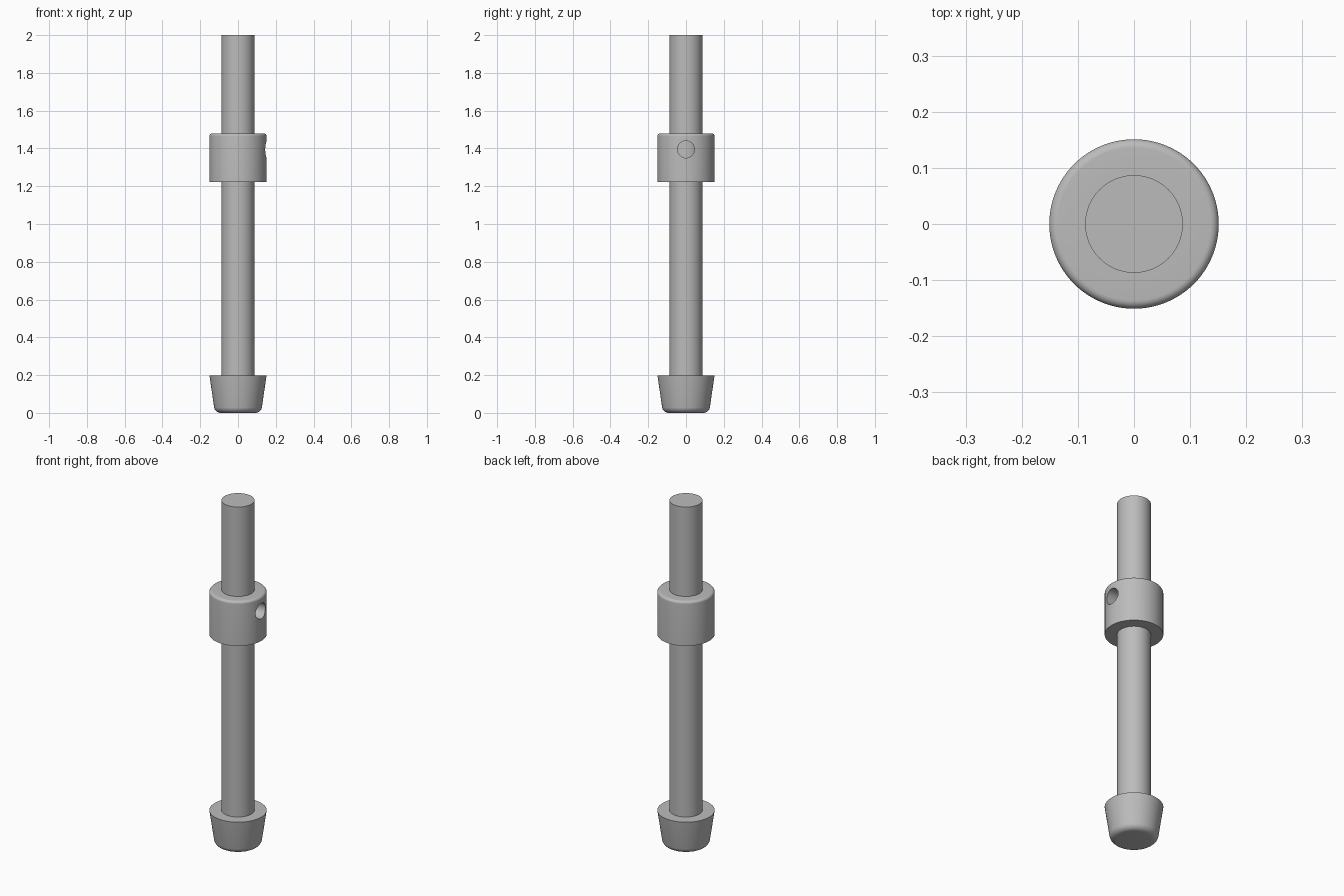
import bpy, bmesh, math

SEGMENTS = 96

cube = bpy.data.objects.get("Cube")
if cube:
    bpy.data.objects.remove(cube, do_unlink=True)

steel = bpy.data.materials.new("grey steel")
steel.use_nodes = True
grey = (0.5, 0.5, 0.5, 1)
steel.diffuse_color = grey
steel.node_tree.nodes["Principled BSDF"].inputs["Base Color"].default_value = grey


def activate(obj):
    bpy.ops.object.select_all(action="DESELECT")
    obj.select_set(True)
    bpy.context.view_layer.objects.active = obj


def smooth(obj):
    activate(obj)
    bpy.ops.object.shade_smooth_by_angle(angle=math.radians(35))


def lathe(name, profile, closed=False):
    """Spin a radius/height profile around the z axis."""
    bm = bmesh.new()
    points = [bm.verts.new((r, 0, z)) for r, z in profile]
    pairs = list(zip(points, points[1:]))
    if closed:
        pairs.append((points[-1], points[0]))
    edges = [bm.edges.new(pair) for pair in pairs]
    bmesh.ops.spin(bm, geom=points + edges, cent=(0, 0, 0), axis=(0, 0, 1),
                   angle=math.tau, steps=SEGMENTS, use_merge=True)
    bmesh.ops.remove_doubles(bm, verts=bm.verts, dist=0.00001)
    bmesh.ops.recalc_face_normals(bm, faces=bm.faces)
    mesh = bpy.data.meshes.new(name)
    bm.to_mesh(mesh)
    bm.free()
    mesh.materials.append(steel)
    obj = bpy.data.objects.new(name, mesh)
    bpy.context.collection.objects.link(obj)
    return obj


def fillet(r, z, radius, start, end, steps=8):
    """Arc points about a centre, angles in degrees."""
    angles = [math.radians(start + (end - start) * i / steps) for i in range(steps + 1)]
    return [(r + radius * math.cos(a), z + radius * math.sin(a)) for a in angles]


# Long straight rod
smooth(lathe("rod", [(0, 0.1), (0.087, 0.1), (0.087, 2), (0, 2)]))

# Tapered foot with a rounded lower edge
foot = [(0, 0)] + fillet(0.092, 0.035, 0.035, -90, -10) + [(0.151, 0.197), (0, 0.197)]
smooth(lathe("tapered_foot", foot))

# Collar around the rod, rounded at the top
collar = lathe("collar", [(0.0865, 1.222), (0.151, 1.222)]
               + fillet(0.136, 1.465, 0.015, 0, 90) + [(0.0865, 1.48)], closed=True)

# Set screw hole through the left wall of the collar
bpy.ops.mesh.primitive_cylinder_add(vertices=64, radius=0.045, depth=0.15,
                                    location=(0.135, 0, 1.395),
                                    rotation=(0, math.pi / 2, 0))
cutter = bpy.context.object
cutter.name = "hole_cutter"
cutter.hide_render = True
cutter.data.materials.append(steel)
cut = collar.modifiers.new("screw hole", "BOOLEAN")
cut.object = cutter
cut.solver = "EXACT"
activate(collar)
bpy.ops.object.modifier_apply(modifier=cut.name)
bpy.data.objects.remove(cutter, do_unlink=True)
smooth(collar)
